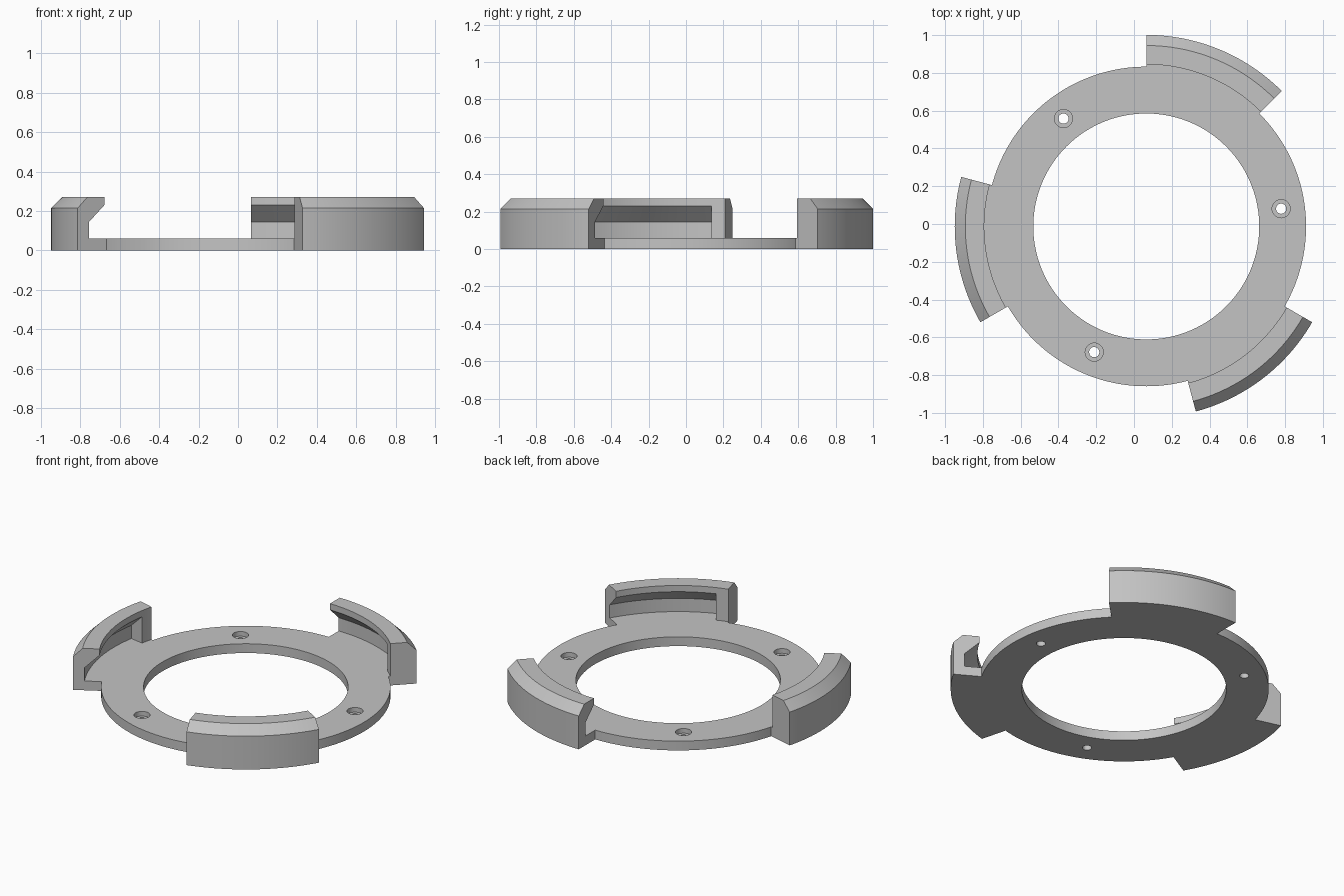
import bpy, bmesh
from math import radians, cos, sin
from mathutils import Matrix, Vector

if "Cube" in bpy.data.objects:
    bpy.data.objects.remove(bpy.data.objects["Cube"])

CENTRE = Vector((0.065, -0.013, 0))
STEP = 1.25
BASE = 0.06
RING_R, LIP_R, OUTER_R = 0.846, 0.858, 1.014

grey = bpy.data.materials.new("plain_grey")
grey.use_nodes = True
grey.diffuse_color = (0.55, 0.55, 0.55, 1)
grey.node_tree.nodes["Principled BSDF"].inputs["Base Color"].default_value = grey.diffuse_color


def sweep(name, profile, start, angle):
    """Turn an (r, z) profile about the ring axis, capping partial turns."""
    bm = bmesh.new()
    full = angle == 360
    steps = round(angle / STEP)
    rows = []
    for i in range(steps if full else steps + 1):
        a = radians(start + i * STEP)
        rows.append([bm.verts.new((r * cos(a), r * sin(a), z)) for r, z in profile])
    n = len(profile)
    for i in range(steps):
        p, q = rows[i], rows[(i + 1) % len(rows)]
        for j in range(n):
            k = (j + 1) % n
            bm.faces.new((p[j], q[j], q[k], p[k]))
    if not full:
        bm.faces.new(rows[0])
        bm.faces.new(rows[-1])
    return finish(name, bm, CENTRE)


def finish(name, bm, location):
    bmesh.ops.recalc_face_normals(bm, faces=bm.faces)
    mesh = bpy.data.meshes.new(name)
    bm.to_mesh(mesh)
    bm.free()
    mesh.materials.append(grey)
    obj = bpy.data.objects.new(name, mesh)
    obj.location = location
    bpy.context.collection.objects.link(obj)
    return obj


def drill(name, radius, z0, z1, angle):
    bm = bmesh.new()
    bmesh.ops.create_cone(bm, cap_ends=True, segments=32, radius1=radius, radius2=radius,
                          depth=z1 - z0, matrix=Matrix.Translation((0, 0, (z0 + z1) / 2)))
    a = radians(angle)
    return finish(name, bm, CENTRE + Vector((cos(a), sin(a), 0)) * 0.72)


def activate(obj):
    bpy.ops.object.select_all(action='DESELECT')
    obj.select_set(True)
    bpy.context.view_layer.objects.active = obj


def cut(obj, cutter):
    cutter.hide_render = True
    bpy.context.view_layer.update()
    mod = obj.modifiers.new("cut", 'BOOLEAN')
    mod.operation = 'DIFFERENCE'
    mod.solver = 'EXACT'
    mod.object = cutter
    activate(obj)
    bpy.ops.object.modifier_apply(modifier=mod.name)
    bpy.data.objects.remove(cutter)


def smooth(obj):
    activate(obj)
    bpy.ops.object.shade_smooth_by_angle(angle=radians(25))


# Flat ring with three counterbored screw holes
ring = sweep("base_ring", [(0.598, 0), (RING_R, 0), (RING_R, BASE), (0.598, BASE)], 0, 360)
for angle in (7.5, 127.5, 247.5):
    cut(ring, drill("hole_cutter", 0.027, -0.1, 0.1, angle))
    cut(ring, drill("counterbore_cutter", 0.048, 0.03, 0.1, angle))
smooth(ring)

# Chamfered clips: solid arcs, undercut from one end and closed by a stop at the other
clip_profile = [(RING_R, 0), (OUTER_R, 0), (OUTER_R, 0.215), (0.958, 0.27),
                (LIP_R, 0.27), (LIP_R, BASE), (RING_R, BASE)]
slot_profile = [(0.83, BASE), (0.947, BASE), (0.947, 0.145), (LIP_R, 0.23), (0.83, 0.23)]
for name, start in (("back_clip", 45), ("right_clip", 165), ("front_clip", 285)):
    clip = sweep(name, clip_profile, start, 45)
    cut(clip, sweep("slot_cutter", slot_profile, start + 5, 45))
    smooth(clip)
